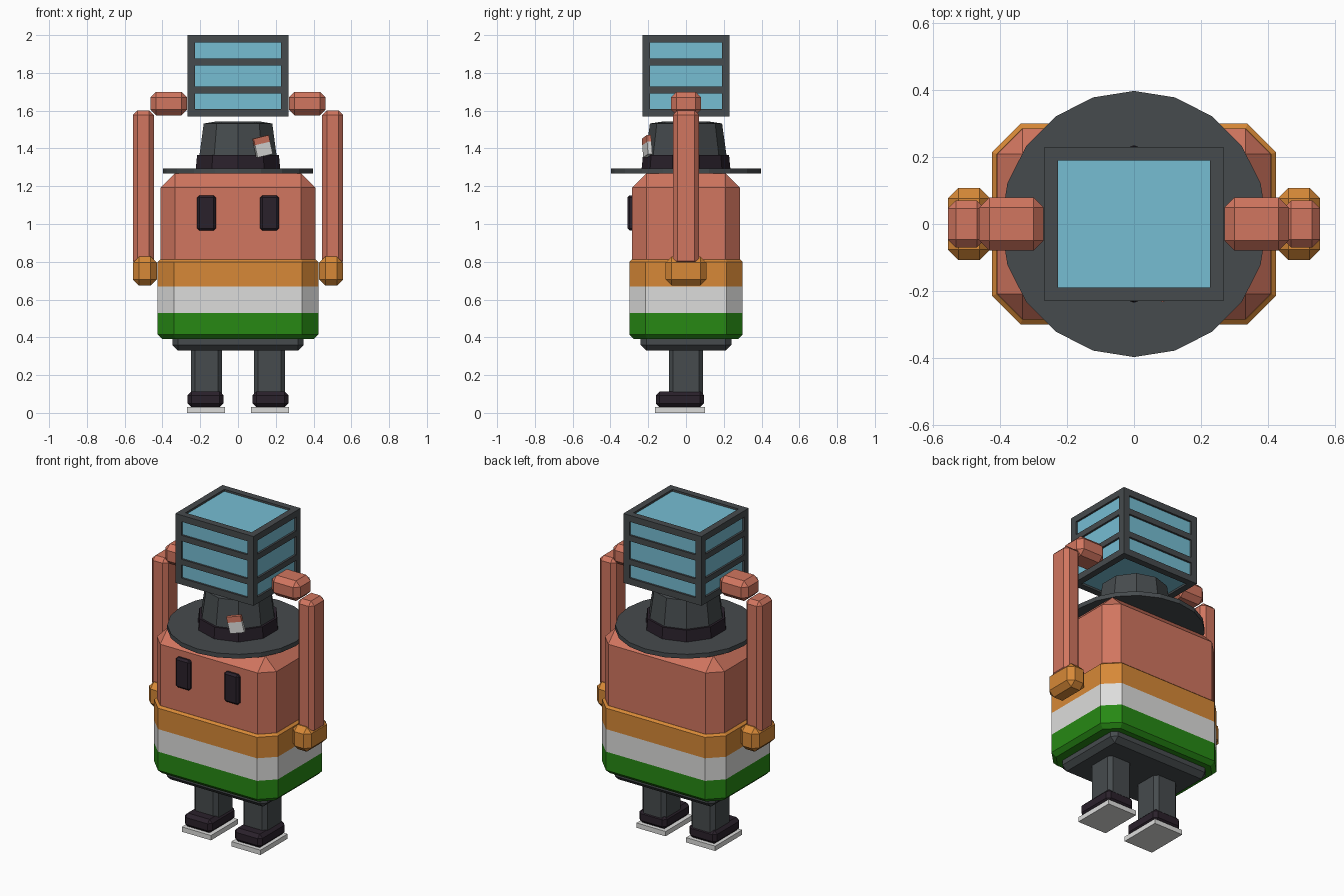
import bpy, bmesh, math
from mathutils import Matrix, Vector

if "Cube" in bpy.data.objects:
    bpy.data.objects.remove(bpy.data.objects["Cube"])


def material(name, r, g, b):
    m = bpy.data.materials.new(name)
    m.diffuse_color = (r, g, b, 1)
    m.use_nodes = True
    m.node_tree.nodes["Principled BSDF"].inputs["Base Color"].default_value = m.diffuse_color
    return m


SKIN = material("terracotta", 0.64, 0.18, 0.115)
ORANGE = material("orange", 0.68, 0.25, 0.038)
WHITE = material("off_white", 0.72, 0.72, 0.71)
GREEN = material("green", 0.02, 0.25, 0.007)
GREY = material("charcoal", 0.061, 0.07, 0.075)
DARK = material("dark_plum", 0.023, 0.015, 0.024)
GLASS = material("sky_glass", 0.18, 0.51, 0.65)


def finish(name, bm, mats):
    bmesh.ops.recalc_face_normals(bm, faces=bm.faces[:])
    mesh = bpy.data.meshes.new(name)
    bm.to_mesh(mesh)
    bm.free()
    for m in mats:
        mesh.materials.append(m)
    obj = bpy.data.objects.new(name, mesh)
    bpy.context.collection.objects.link(obj)
    return obj


def add_box(bm, x, y, z):
    """Add a box given (min, max) on each axis."""
    size = [b - a for a, b in (x, y, z)]
    mid = [(a + b) / 2 for a, b in (x, y, z)]
    mat = Matrix.Translation(mid) @ Matrix.Diagonal((*size, 1))
    bmesh.ops.create_cube(bm, size=1, matrix=mat)


def box(name, x, y, z, mat, bevel=0):
    bm = bmesh.new()
    add_box(bm, x, y, z)
    if bevel:
        bmesh.ops.bevel(bm, geom=bm.edges[:], offset=bevel, segments=1,
                        affect='EDGES', profile=0.5)
    return finish(name, bm, [mat])


def loft(name, rings, mats, pick=None):
    """Join rings of points, cap both ends, colour each band with pick(z)."""
    bm = bmesh.new()
    loops = [[bm.verts.new(p) for p in ring] for ring in rings]
    n = len(loops[0])
    for a, b in zip(loops, loops[1:]):
        for i in range(n):
            j = (i + 1) % n
            bm.faces.new((a[i], a[j], b[j], b[i]))
    bm.faces.new(loops[0])
    bm.faces.new(loops[-1])
    if pick:
        for f in bm.faces:
            f.material_index = pick(f.calc_center_median().z)
    return finish(name, bm, mats)


def round_ring(r, z, n):
    return [(r * math.sin(math.tau * i / n), r * math.cos(math.tau * i / n), z)
            for i in range(n)]


def cut_ring(inset, z, hx=0.425, hy=0.3, c=0.085):
    """Rectangle with cut corners."""
    x, y, k = hx - inset, hy - inset, c - inset * 0.6
    return [(x, y - k, z), (x - k, y, z), (k - x, y, z), (-x, y - k, z),
            (-x, k - y, z), (k - x, -y, z), (x - k, -y, z), (x, k - y, z)]


# Body and striped shirt
box("body", (-0.41, 0.41), (-0.285, 0.285), (0.5, 1.268), SKIN, 0.076)
loft("striped_shirt",
     [cut_ring(0.025, 0.39), cut_ring(0, 0.415), cut_ring(0, 0.53),
      cut_ring(0, 0.67), cut_ring(0, 0.8), cut_ring(0.014, 0.812)],
     [GREEN, WHITE, ORANGE],
     lambda z: 0 if z < 0.53 else 1 if z < 0.67 else 2)
box("hips", (-0.348, 0.348), (-0.24, 0.24), (0.33, 0.45), GREY, 0.03)

# Limbs and eyes on both sides
for s, side in ((-1, "left"), (1, "right")):
    def span(a, b):
        return tuple(sorted((s * a, s * b)))

    box(side + "_leg", span(0.085, 0.25), (-0.09, 0.09), (0.06, 0.37), GREY, 0.022)
    box(side + "_shoe", span(0.077, 0.267), (-0.16, 0.095), (0.03, 0.113), DARK, 0.02)
    box(side + "_sole", span(0.07, 0.27), (-0.165, 0.1), (0, 0.03), WHITE)
    box(side + "_arm", span(0.446, 0.557), (-0.07, 0.07), (0.78, 1.6), SKIN, 0.024)
    box(side + "_cuff", span(0.43, 0.557), (-0.108, 0.108), (0.675, 0.827), ORANGE, 0.032)
    box(side + "_hand", span(0.27, 0.463), (-0.08, 0.08), (1.575, 1.7), SKIN, 0.03)
    box(side + "_eye", span(0.117, 0.217), (-0.31, -0.275), (0.965, 1.152), DARK, 0.012)

# Hat
loft("hat_brim", [round_ring(0.398, 1.268, 20), round_ring(0.398, 1.295, 20)], [GREY])
loft("hat_band", [round_ring(0.235, 1.29, 10), round_ring(0.228, 1.365, 10)], [DARK])
loft("hat_crown", [round_ring(0.215, 1.36, 10), round_ring(0.191, 1.532, 10),
                   round_ring(0.12, 1.543, 10)], [GREY])

# Two-tone ticket tucked in the hat band
pose = (Matrix.Translation((0.13, -0.206, 1.41))
        @ Matrix.Rotation(math.radians(18), 4, 'Z')
        @ Matrix.Rotation(math.radians(-13), 4, 'Y'))
for name, z, mat in (("ticket_base", (-0.05, 0.017), WHITE),
                     ("ticket_top", (0.017, 0.052), SKIN)):
    box(name, (-0.043, 0.043), (-0.012, 0.012), z, mat).data.transform(pose)

# Glazed crate held overhead: glass core inside a frame
HX, HY, Z0, Z1, T = 0.268, 0.231, 1.57, 2.0, 0.041
G = 0.012
box("crate_glass", (G - HX, HX - G), (G - HY, HY - G), (Z0 + G, Z1 - G), GLASS)
bm = bmesh.new()
for sx in (-1, 1):
    for sy in (-1, 1):
        add_box(bm, sorted((sx * HX, sx * (HX - T))),
                sorted((sy * HY, sy * (HY - T))), (Z0, Z1))
for z in ((Z0, 1.61), (1.692, 1.727), (1.84, 1.876), (1.96, Z1)):
    for s in (-1, 1):
        add_box(bm, (T - HX, HX - T), sorted((s * HY, s * (HY - T))), z)
        add_box(bm, sorted((s * HX, s * (HX - T))), (T - HY, HY - T), z)
finish("crate_frame", bm, [GREY])
